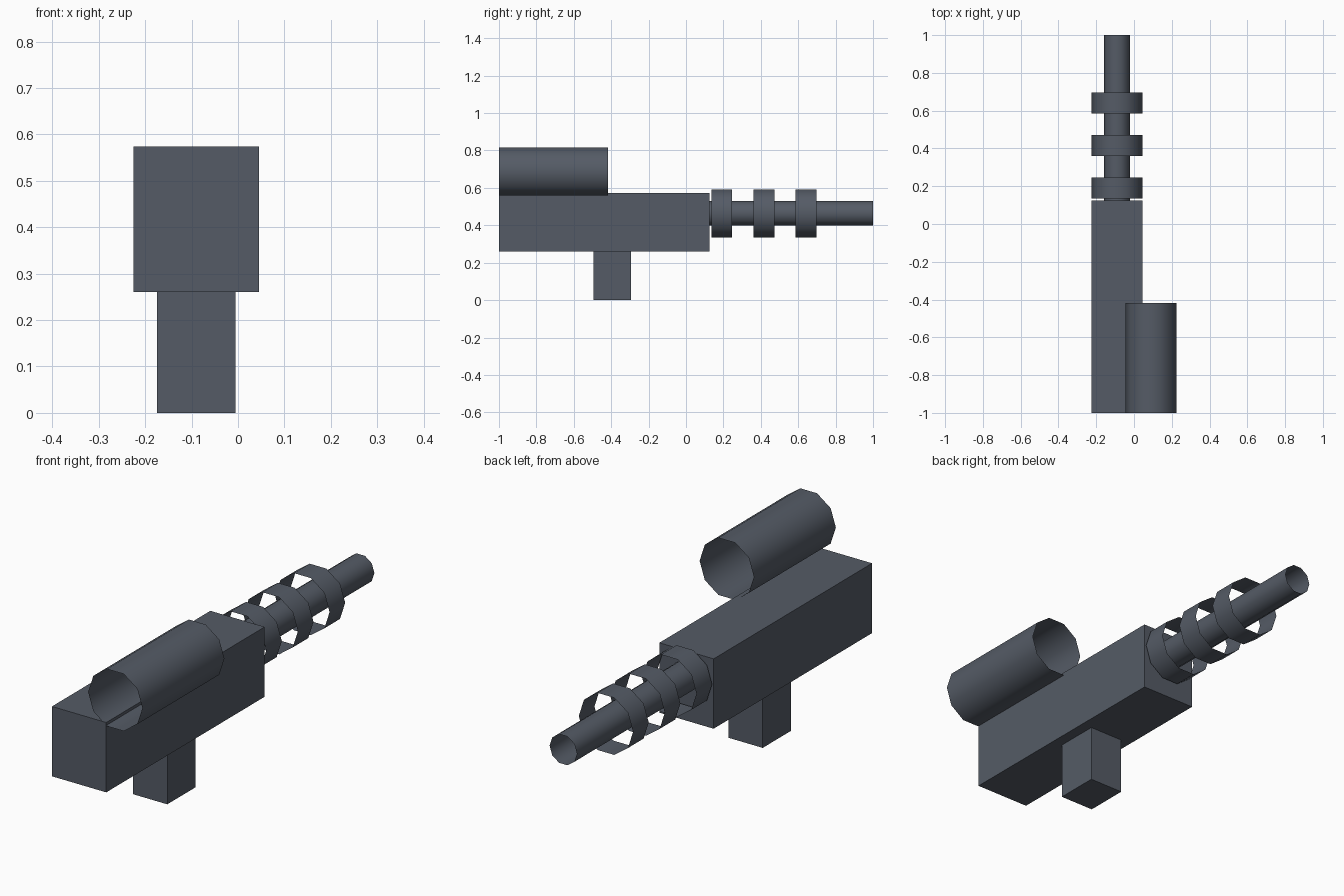
import bpy
import bmesh
from math import radians
from mathutils import Matrix, Vector

if "Cube" in bpy.data.objects:
    bpy.data.objects.remove(bpy.data.objects["Cube"], do_unlink=True)

slate = bpy.data.materials.new("slate_grey")
slate.use_nodes = True
colour = (0.09, 0.105, 0.132, 1)
slate.diffuse_color = colour
slate.node_tree.nodes["Principled BSDF"].inputs["Base Color"].default_value = colour


def finish(name, bm, smooth=False):
    bmesh.ops.recalc_face_normals(bm, faces=bm.faces)
    for face in bm.faces:
        face.smooth = smooth
    mesh = bpy.data.meshes.new(name)
    bm.to_mesh(mesh)
    bm.free()
    mesh.materials.append(slate)
    obj = bpy.data.objects.new(name, mesh)
    bpy.context.collection.objects.link(obj)
    return obj


def box(name, low, high):
    low, high = Vector(low), Vector(high)
    bm = bmesh.new()
    bmesh.ops.create_cube(bm, size=1, matrix=Matrix.Translation((low + high) / 2)
                          @ Matrix.Diagonal((*(high - low), 1)))
    return finish(name, bm)


def open_tube(name, x, z, radius, y0, y1):
    """Ten-sided sleeve along y, open at both ends."""
    bm = bmesh.new()
    place = Matrix.Translation((x, (y0 + y1) / 2, z)) @ Matrix.Rotation(radians(90), 4, "X")
    bmesh.ops.create_cone(bm, cap_ends=False, segments=10, radius1=radius,
                          radius2=radius, depth=y1 - y0, matrix=place)
    # Turn so that corners sit at the sides and flats at top and bottom
    widest = max(v.co.x for v in bm.verts)
    if widest < x + radius * 0.99:
        bmesh.ops.rotate(bm, verts=bm.verts, cent=(x, 0, z),
                         matrix=Matrix.Rotation(radians(18), 3, "Y"))
    return finish(name, bm, smooth=True)


# Body and grip
box("body", (-0.225, -1, 0.26), (0.045, 0.125, 0.574))
box("grip", (-0.175, -0.495, 0), (-0.005, -0.295, 0.26))

# Barrel with three loose rings around it
BARREL_X, BARREL_Z = -0.09, 0.464
open_tube("barrel", BARREL_X, BARREL_Z, 0.068, 0.125, 1)
for i in range(3):
    start = 0.136 + i * 0.225
    open_tube(f"barrel_ring_{i + 1}", BARREL_X, BARREL_Z, 0.135, start, start + 0.111)

# Sight tube resting on the upper left edge
open_tube("sight_tube", 0.09, 0.687, 0.135, -1, -0.418)
